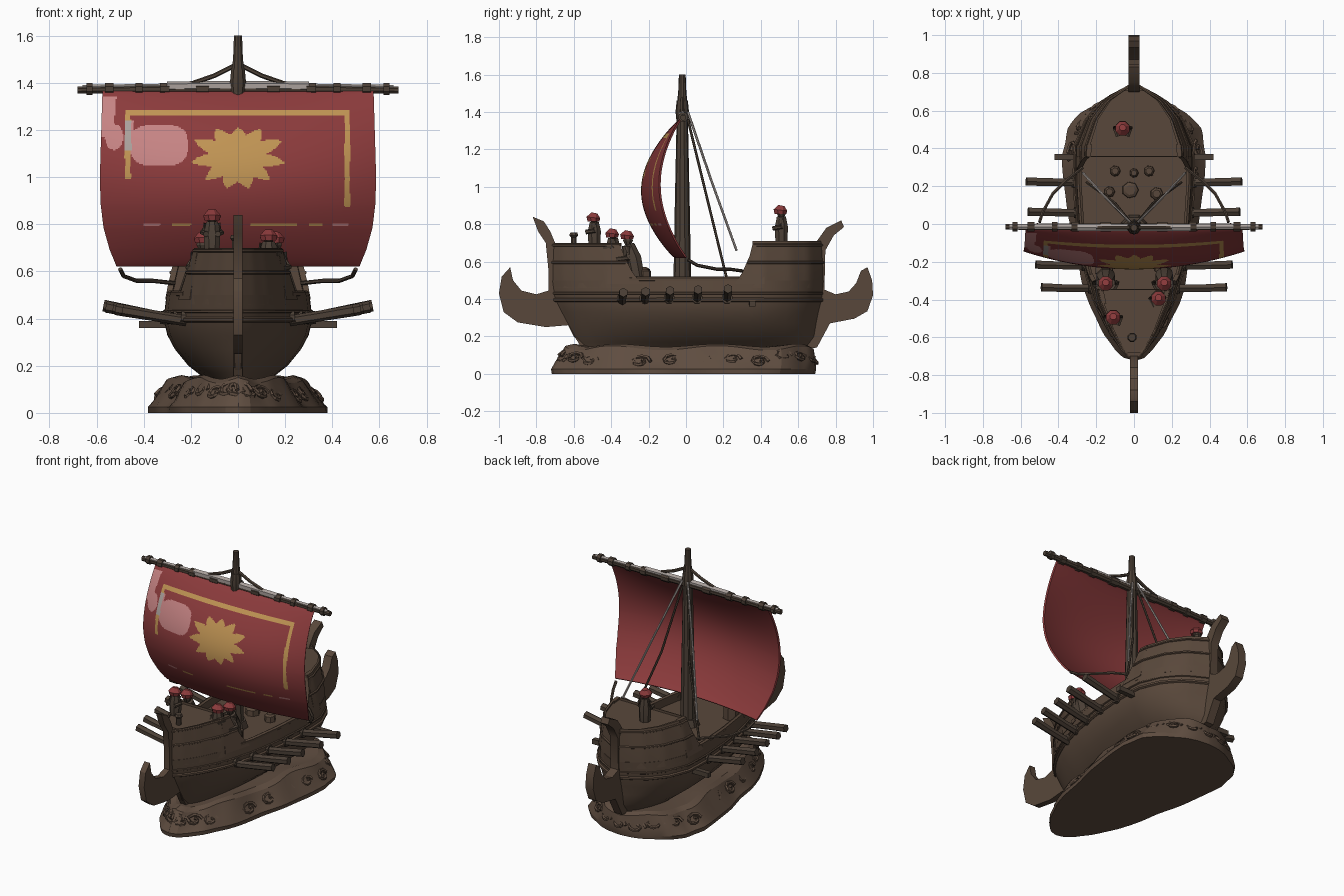
import bpy, bmesh, math, random
from mathutils import Vector

if "Cube" in bpy.data.objects:
    bpy.data.objects.remove(bpy.data.objects["Cube"])
random.seed(4)

def mat(name, r, g, b):
    m = bpy.data.materials.new(name)
    m.diffuse_color = (*[(c / 255) ** 2.2 for c in (r, g, b)], 1)
    m.use_nodes = True
    m.node_tree.nodes["Principled BSDF"].inputs["Base Color"].default_value = m.diffuse_color
    return m

WOOD = mat("brown_wood", 89, 73, 61)
DARK = mat("dark_wood", 77, 66, 57)
BASE = mat("sea_brown", 95, 78, 66)
RED = mat("sail_red", 138, 61, 62)
GOLD = mat("gold_paint", 190, 146, 84)
PINK = mat("faded_pink", 196, 130, 130)
GREY = mat("rope_grey", 168, 159, 154)

def build(name, verts, faces, mats, idx=None, angle=30):
    me = bpy.data.meshes.new(name)
    me.from_pydata([tuple(v) for v in verts], [], faces)
    for m in mats:
        me.materials.append(m)
    if idx:
        me.polygons.foreach_set("material_index", idx)
    bm = bmesh.new()
    bm.from_mesh(me)
    bmesh.ops.recalc_face_normals(bm, faces=bm.faces)
    bm.to_mesh(me)
    bm.free()
    ob = bpy.data.objects.new(name, me)
    bpy.context.collection.objects.link(ob)
    bpy.ops.object.select_all(action='DESELECT')
    ob.select_set(True)
    bpy.context.view_layer.objects.active = ob
    bpy.ops.object.shade_smooth_by_angle(angle=math.radians(angle))

def rings(name, rs, m, angle=30):
    """Skin a list of equal rings and cap both ends."""
    n = len(rs[0])
    f = [[i * n + j, i * n + (j + 1) % n, (i + 1) * n + (j + 1) % n, (i + 1) * n + j]
         for i in range(len(rs) - 1) for j in range(n)]
    f += [list(range(n))[::-1], list(range((len(rs) - 1) * n, len(rs) * n))]
    build(name, [v for r in rs for v in r], f, [m], angle=angle)

def tube(name, pts, rad, m, n=6):
    pts = [Vector(p) for p in pts]
    rad = rad if isinstance(rad, (list, tuple)) else [rad] * len(pts)
    rs = []
    for i, p in enumerate(pts):
        d = (pts[min(i + 1, len(pts) - 1)] - pts[max(i - 1, 0)]).normalized()
        a = d.cross(Vector((0, 0, 1)) if abs(d.z) < .9 else Vector((0, 1, 0))).normalized()
        b = a.cross(d)
        rs.append([p + rad[i] * (a * math.cos(t) + b * math.sin(t))
                   for t in [2 * math.pi * (k + .5) / n for k in range(n)]])
    rings(name, rs, m)

def lerp(tab, x):
    for (a, p), (b, q) in zip(tab, tab[1:]):
        if x <= b:
            return p + (q - p) * max(0, (x - a) / (b - a))
    return tab[-1][1]

# Hull form: plan width, vertical width factor, bow and stern lines
PLAN = [(0, .02), (.035, .072), (.1, .138), (.2, .21), (.35, .272), (.5, .305), (.65, .32),
        (.78, .315), (.88, .255), (.95, .165), (1, .03)]
SECT = [(.13, .38), (.2, .66), (.27, .84), (.33, .94), (.4, .99), (.5, .95), (.6, .89), (.72, .78)]
BOW = [(.13, -.54), (.2, -.6), (.3, -.65), (.4, -.70), (.5, -.715), (.72, -.71)]
STERN = [(.13, .65), (.2, .69), (.3, .70), (.4, .725), (.5, .735), (.72, .725)]

def half_width(y, z):
    f, b = lerp(BOW, z), lerp(STERN, z)
    return lerp(SECT, z) * lerp(PLAN, (y - f) / (b - f))

def outline(z, lo=None, hi=None, k=1, n=26):
    lo = lerp(BOW, z) if lo is None else lo
    hi = lerp(STERN, z) if hi is None else hi
    ys = [lo + (hi - lo) * (1 - math.cos(math.pi * i / n)) / 2 for i in range(n + 1)]
    right = [(half_width(y, z) * k, y, z) for y in ys]
    return right, [(-x, y, z) for x, y, z in right]

def loft(name, levels, m):
    rs = []
    for z, k, lo, hi in levels:
        r, l = outline(z, lo, hi, k)
        rs.append(r + l[::-1])
    rings(name, rs, m, 25)

hz = (.13, .17, .2, .27, .33, .4, .45, .5)
loft("hull", [(z, 1, None, None) for z in hz] + [(.5, .92, -.69, .71), (.455, .92, -.69, .71)], WOOD)
loft("bow_castle", [(z, 1, None, -.345) for z in (.46, .55, .63, .70)]
     + [(.70, .93, -.68, -.35), (.685, .93, -.68, -.35)], WOOD)
loft("stern_castle", [(z, 1, .355, None) for z in (.46, .54, .63, .71)]
     + [(.71, .94, .36, .705), (.695, .94, .36, .705)], WOOD)

# Sloping bulwarks joining castles to the waist
for name, prof in (("bow_bulwark", [(-.24, .48), (-.29, .55), (-.33, .63), (-.355, .70), (-.42, .70), (-.42, .48)]),
                   ("stern_bulwark", [(.26, .48), (.30, .54), (.34, .63), (.36, .71), (.42, .71), (.42, .48)])):
    for s in (-1, 1):
        rings(name, [[(s * (half_width(y, z) - d), y, z) for y, z in prof] for d in (-.003, .022)], WOOD)

# Wales and rails along the planking
for z, r in ((.395, .012), (.43, .007)):
    a, b = outline(z)
    tube("hull_wale", a[::-1] + b, r, WOOD)
for z in (.595, .688):
    a, b = outline(z, None, -.31 if z < .6 else -.35)
    tube("bow_rail", a[::-1] + b, .008, WOOD)
    a, b = outline(z, .33 if z < .6 else .36)
    tube("stern_rail", a + b[::-1], .008, WOOD)
for side in outline(.505, -.3, .3, .96):
    tube("gunwale", side, .014, WOOD)

# Stem and stern posts with upturned rams, cut from a flat profile
def slab(name, prof, w, m):
    rings(name, [[(s * w, y, z) for y, z in prof] for s in (-1, 1)], m)

slab("bow_stem", [(-.82, .84), (-.76, .815), (-.725, .76), (-.70, .70), (-.68, .5), (-.62, .3), (-.5, .13),
                  (-.56, .14), (-.63, .26), (-.75, .25), (-.9, .275), (-.975, .33), (-1, .43), (-.985, .52),
                  (-.94, .57), (-.925, .5), (-.88, .445), (-.8, .425), (-.735, .445), (-.735, .55),
                  (-.75, .7), (-.79, .76)], .02, WOOD)
slab("stern_post", [(.83, .82), (.845, .785), (.79, .74), (.745, .66), (.74, .45), (.8, .425), (.87, .44),
                    (.91, .485), (.935, .55), (.97, .57), (.995, .5), (1, .42), (.97, .335), (.9, .295),
                    (.77, .27), (.70, .14), (.6, .13), (.66, .4), (.7, .71), (.75, .78)], .028, WOOD)

# Egg-shaped sea base, narrow at the bow, with waves and swirls
EGG = [(0, 0), (.012, .13), (.04, .25), (.1, .42), (.2, .6), (.35, .75), (.5, .86), (.65, .95), (.77, 1),
       (.86, .91), (.93, .7), (.975, .43), (.992, .24), (1, 0)]

def base_pt(t, z, w, yf, yb, amp=0):
    s = math.sin(t)
    g = 1 + amp * (math.sin(9 * t + 12 * z) * .6 + math.sin(14 * t + 2) * .4)
    x = math.copysign(w * g * lerp(EGG, (1 + s) / 2), math.cos(t))
    return Vector((x, (yf + yb) / 2 + (yb - yf) / 2 * s * (1 + (g - 1) * .2),
                   z + (amp * .2 * math.sin(7 * t) if z > .05 else 0)))

LEVELS = ((0, .385, -.72, .69, .02), (.025, .388, -.725, .695, .03), (.06, .355, -.70, .695, .05),
          (.10, .325, -.67, .69, .06), (.138, .298, -.645, .685, .06), (.152, .26, -.60, .66, .04), (.135, .12, -.4, .4, 0))
rings("sea_base", [[base_pt(2 * math.pi * (k + .5) / 96, *lv) for k in range(96)] for lv in LEVELS], BASE, 20)
for i in range(26):
    t = 2 * math.pi * (i + .5) / 26
    z = random.uniform(.065, .1)
    args = (z, .352 - (z - .06) * .75, -.695 + (z - .06) * .8, .69)
    p = base_pt(t, *args)
    side = (base_pt(t + .03, *args) - base_pt(t - .03, *args)).normalized()
    up = Vector((-side.y * .6, side.x * .6, .8))
    R = random.uniform(.032, .045)
    tube("wave_swirl", [p + (R * (1 - k / 14)) * (side * 1.4 * math.cos(k * .75) + up * math.sin(k * .75))
                        for k in range(11)], .010, BASE, 5)

# Oars and cross beam, mirrored
for s in (-1, 1):
    for y, x, z in ((-.34, .49, .435), (-.22, .52, .44), (-.09, .53, .445), (.06, .56, .45), (.22, .57, .455)):
        tube("oar", [(s * .22, y, .39), (s * .36, y, .413), (s * x, y + .005, z)], [.023, .023, .025], DARK)
        e = half_width(y, .4)
        tube("oar_port", [(s * (e - .04), y, .4), (s * (e + .012), y, .405)], .03, DARK, 8)
    tube("beam", [(s * .1, .35, .375), (s * .42, .355, .375)], .022, DARK, 4)

# Mast, yard and lashings
tube("mast", [(0, -.02, .45), (0, -.02, .9), (0, -.02, 1.38), (0, -.02, 1.47), (0, -.02, 1.5), (0, -.02, 1.6)],
     [.048, .04, .03, .026, .022, .018], DARK, 10)
tube("mast_collar", [(0, -.02, 1.36), (0, -.02, 1.4), (0, -.02, 1.46)], [.032, .036, .03], DARK, 10)
tube("mast_foot", [(0, -.02, .45), (0, -.02, .5)], [.075, .06], DARK, 8)
tube("yard", [(-.68, -.015, 1.37), (-.3, -.015, 1.373), (.3, -.015, 1.373), (.68, -.015, 1.37)],
     [.016, .02, .02, .016], DARK, 8)
for s in (-1, 1):
    for x, w in ((.15, .028), (.31, .02), (.42, .015), (.545, .018), (.63, .012)):
        tube("yard_lashing", [(s * x - w, -.015, 1.373), (s * x + w, -.015, 1.373)], .027, DARK, 8)
    tube("yard_rope", [(s * .02, -.018, 1.387), (s * .16, -.018, 1.386), (s * .3, -.018, 1.384)], .021, GREY)
    tube("yard_rope_end", [(s * .32, -.015, 1.382), (s * .66, -.015, 1.377)], .014, GREY)
    tube("yard_stay", [(s * .01, -.02, 1.475), (s * .1, -.02, 1.43), (s * .2, -.02, 1.395)], .010, DARK)
    # Shrouds and sheets
    tube("shroud", [(s * .02, .01, 1.4), (s * .15, .14, 1.02), (s * .27, .27, .66)], .007, GREY)
    tube("back_stay", [(s * .02, .01, 1.36), (s * .1, .11, .95), (s * .25, .22, .5)], .007, DARK)
    tube("sheet_rope", [(s * .5, .01, .61), (s * .485, .06, .58), (s * .43, .16, .56), (s * .36, .23, .56),
                        (s * .27, .30, .55)], .009, DARK)

# Sail: front sheet with painted faces, plain back sheet sharing the same edge
WID = [(0, .575), (.5, .586), (.65, .582), (.78, .57), (.9, .545), (1, .515)]
NX, NZ = 220, 130
def sail_pt(u, v):
    b = max(0, math.sin(math.pi * v)) ** .85
    e, c = -.03 + .03 * v - .13 * b, -.03 - .03 * v - .195 * b
    return (u * lerp(WID, v), e + (c - e) * (1 - u * u), 1.365 - .745 * v)

def paint(x, z):
    # Sun emblem with uneven rays
    a = math.atan2(z - 1.085, x / 1.2)
    r = math.hypot(x / 1.2, z - 1.085)
    tri = abs(((a + .15) * 11 / (2 * math.pi)) % 1 - .5) * 2
    if r < .1 + (.052 + .02 * math.cos(2 * a)) * tri + .005 * math.sin(3 * a):
        return 1
    if 1.11 < z < 1.24 and -.48 < x < -.442:
        return 3 if x < -.452 else 2
    # Border
    if -.48 < x < .475 and 1.262 < z < 1.282 or -.48 < x < -.455 and .99 < z < 1.282 \
            or .452 < x < .475 and .87 < z < 1.282:
        return 1
    # Faded patches
    if abs((x + .335) / .122) ** 3 + abs((z - 1.135) / .088) ** 3 < 1 or \
            ((x + .525) / .038) ** 2 + ((z - 1.17) / .055) ** 2 < 1 or \
            x < -.515 - (1.34 - z) * .1 and 1.17 < z < 1.34:
        return 2
    # Broken hem line
    if abs(z - .8) < .006:
        if -.28 < x < -.2 or .05 < x < .25 or .3 < x < .36:
            return 1
        if -.4 < x < -.33 or .4 < x < .47:
            return 2
    return 0

verts, faces, idx = [], [], []
for back in (0, 1):
    for j in range(NZ + 1):
        for i in range(NX + 1):
            x, y, z = sail_pt(2 * i / NX - 1, j / NZ)
            inner = 0 < i < NX and 0 < j < NZ
            verts.append((x, y + (.012 if back and inner else 0), z))
    o = back * (NX + 1) * (NZ + 1)
    for j in range(NZ):
        for i in range(NX):
            q = [o + j * (NX + 1) + i, o + j * (NX + 1) + i + 1]
            q += [q[1] + NX + 1, q[0] + NX + 1]
            faces.append(q if back else q[::-1])
            p = sail_pt((2 * i + 1) / NX - 1, (j + .5) / NZ)
            idx.append(0 if back else paint(p[0], p[2]))
build("sail", verts, faces, [RED, GOLD, PINK, GREY], idx)

# Crew: robed body, arms, head and red cap
def crew(x, y, z, h, lean=0, f=1):
    tube("crew_body", [(x, y, z), (x, y + lean * .5, z + h * .45), (x, y + lean, z + h * .72)],
         [.034 * f, .038 * f, .026 * f], DARK, 8)
    for s in (-1, 1):
        tube("crew_arm", [(x + s * .025 * f, y + lean, z + h * .68), (x + s * .04 * f, y + lean, z + h * .45),
                          (x + s * .025, y + lean - .045 * f, z + h * .42)], .013 * f, DARK)
    hy, top = y + lean, z + h
    tube("crew_head", [(x, hy, top - h * .3), (x, hy, top - h * .2), (x, hy, top - .02)], [.015, .028, .022], DARK, 8)
    tube("crew_cap", [(x, hy - .005, top - .045), (x, hy - .005, top - .025), (x, hy, top)], [.034, .04, .018], RED, 8)

crew(-.11, -.49, .685, .175)
crew(-.06, .51, .69, .21)
crew(-.15, -.27, .5, .265, -.04, 1.4)
crew(.13, -.39, .6, .175, 0, 1.1)
crew(.16, -.26, .5, .265, -.05, 1.3)

# Bow bollard and deck cargo
tube("bollard", [(-.01, -.6, .68), (-.01, -.6, .73), (-.01, -.6, .74), (-.01, -.6, .755)], [.016, .016, .026, .02], DARK, 8)
for x, y, r, h in ((-.02, .18, .045, .03), (-.13, .17, .03, .02), (.12, .16, .035, .03), (.08, .28, .03, .04),
                   (-.1, .28, .03, .03), (0, .27, .025, .02), (-.16, -.24, .05, .1), (.15, -.23, .045, .09)):
    tube("deck_cargo", [(x, y, .45), (x, y, .46 + h), (x, y, .47 + h)], [r, r * .95, r * .6], WOOD, 7)
